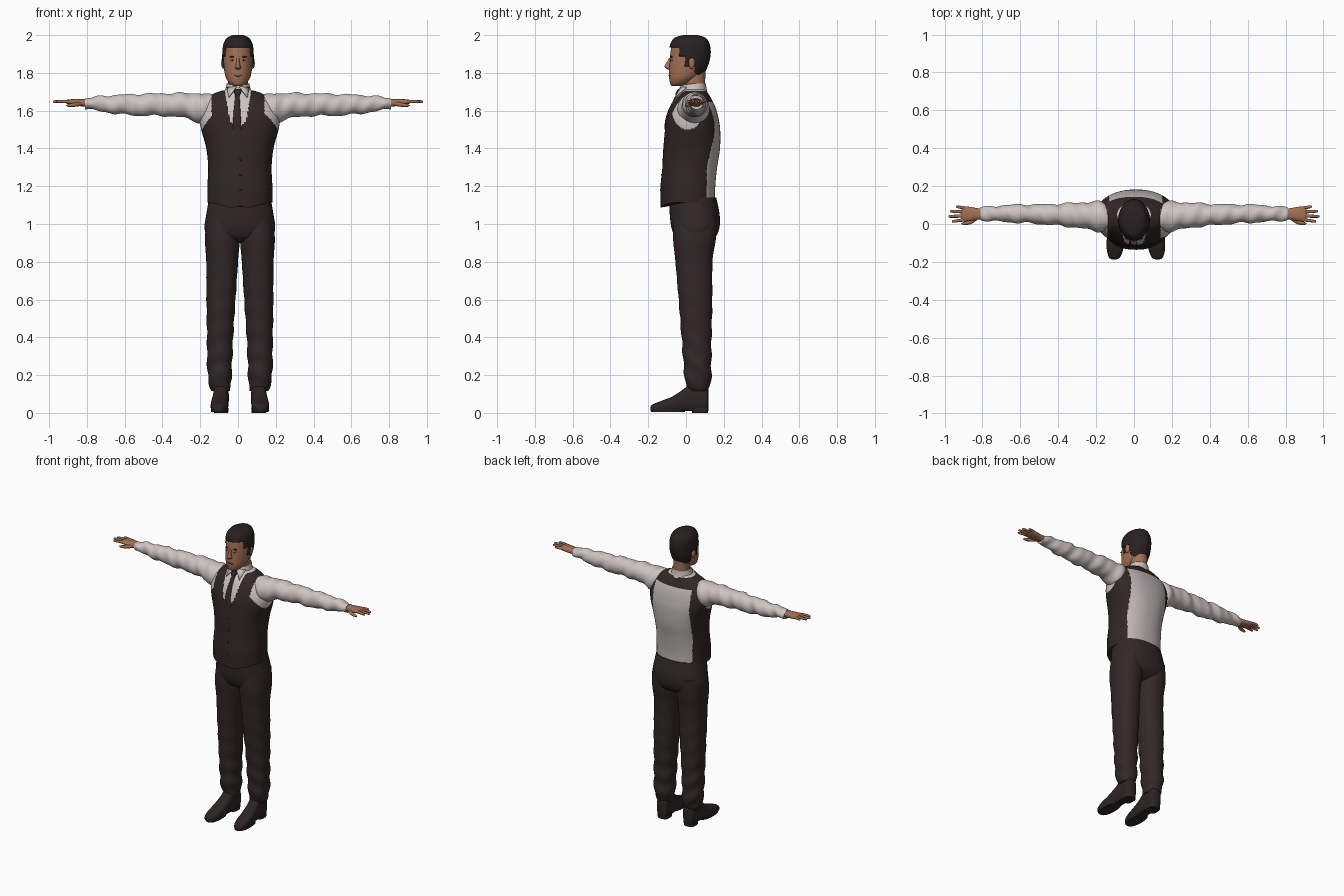
import bpy, bmesh, math
from mathutils import Vector, Matrix

old = bpy.data.objects.get("Cube")
if old:
    bpy.data.objects.remove(old)


def material(name, r, g, b):
    m = bpy.data.materials.new(name)
    m.use_nodes = True
    m.diffuse_color = (r, g, b, 1)
    node = m.node_tree.nodes["Principled BSDF"]
    node.inputs["Base Color"].default_value = (r, g, b, 1)
    node.inputs["Roughness"].default_value = 0.8
    return m


VEST = material("dark vest cloth", .030, .020, .019)
PANTS = material("dark trouser cloth", .032, .021, .021)
SHOE = material("shoe leather", .026, .018, .017)
SHIRT = material("white shirt cloth", .62, .55, .53)
BACK = material("grey vest lining", .50, .46, .45)
SKIN = material("skin", .36, .16, .09)
HAIR = material("dark hair", .022, .015, .015)
LIP = material("lip", .24, .08, .055)
EYE = material("eye white", .5, .42, .38)


def finish(name, bm, mats, rule=None):
    bmesh.ops.recalc_face_normals(bm, faces=bm.faces)
    if rule:
        for f in bm.faces:
            f.material_index = rule(*f.calc_center_median())
    me = bpy.data.meshes.new(name)
    bm.to_mesh(me)
    bm.free()
    ob = bpy.data.objects.new(name, me)
    bpy.context.collection.objects.link(ob)
    for m in mats:
        me.materials.append(m)
    return ob


def spline(points, steps):
    """Smooth curve through stations of any width."""
    pts = [Vector(p) for p in points]
    out = []
    for i in range(len(pts) - 1):
        p1, p2 = pts[i], pts[i + 1]
        m1 = (p2 - pts[max(i - 1, 0)]) / 2
        m2 = (pts[min(i + 2, len(pts) - 1)] - p1) / 2
        for k in range(steps):
            t = k / steps
            u = 1 - t
            out.append(p1 * (1 + 2 * t) * u * u + m1 * t * u * u
                       + p2 * t * t * (3 - 2 * t) - m2 * t * t * u)
    return out + [pts[-1]]


def loft(name, axis, stations, mats, rule=None, segs=32, steps=6, power=2,
         fold=None, side=1, shape=None, keep=None, caps=True):
    """Sweep superellipses (along, a, b, radius a, radius b) on an axis."""
    order = {"x": (0, 1, 2), "y": (1, 0, 2), "z": (2, 0, 1)}[axis]
    bm = bmesh.new()
    rings = []
    for t, a, b, ra, rb in spline(stations, steps):
        ring = []
        for i in range(segs):
            w = 2 * math.pi * i / segs
            c, s = math.cos(w), math.sin(w)
            d = fold(t, w) if fold else 0
            co = [0, 0, 0]
            co[order[0]] = t
            co[order[1]] = a + math.copysign(abs(c) ** (2 / power), c) * (ra + d)
            co[order[2]] = b + math.copysign(abs(s) ** (2 / power), s) * (rb + d)
            if shape:
                co = shape(*co)
            ring.append(bm.verts.new((co[0] * side, co[1], co[2])))
        rings.append(ring)
    for r, q in zip(rings, rings[1:]):
        for i in range(segs):
            j = (i + 1) % segs
            bm.faces.new((r[i], r[j], q[j], q[i]))
    if caps:
        bm.faces.new(rings[0])
        bm.faces.new(rings[-1])
    if keep:
        bad = [f for f in bm.faces if not keep(*f.calc_center_median())]
        bmesh.ops.delete(bm, geom=bad, context="FACES")
    return finish(name, bm, mats, rule)


def ball(name, centre, radii, mat):
    bm = bmesh.new()
    bmesh.ops.create_uvsphere(bm, u_segments=20, v_segments=12, radius=1,
                              matrix=Matrix.Translation(centre) @ Matrix.Diagonal((*radii, 1)))
    return finish(name, bm, [mat])


# Waistcoat and shirt front
def torso_colour(x, y, z):
    opening = min((z - 1.5) * .9, .035 + .17 * (z - 1.5))
    if z > 1.705 or (y < 0.03 and abs(x) < opening):
        return 1
    if abs(x) > .14 and ((y - .01) / .085) ** 2 + ((z - 1.61) / .11) ** 2 < 1:
        return 1
    if y > .11 and abs(x - .01) < .14 and z < 1.645:
        return 2
    return 0


def hem(x, y, z):
    if z < 1.2 and y < 0:
        z -= (1.2 - z) * .35 * max(0, 1 - abs(abs(x - .01) - .04) / .12)
    return x, y, z


loft("waistcoat", "z", [
    (1.115, .01, .01, .172, .145), (1.2, .01, .01, .172, .145),
    (1.3, .01, .02, .168, .145), (1.4, .01, .03, .178, .15),
    (1.5, .01, .035, .205, .146), (1.56, .008, .035, .213, .137),
    (1.61, .005, .037, .203, .122), (1.655, 0, .039, .175, .1),
    (1.69, 0, .042, .13, .076), (1.712, 0, .045, .065, .058)],
    [VEST, SHIRT, BACK], torso_colour, segs=160, steps=14, power=2.3, shape=hem)
for i in range(4):
    ball("vest_button", (.012, -.134 + .006 * i, 1.18 + .08 * i), (.006, .004, .006), SHOE)

# Collar, its points, and the tie
collar = loft("shirt_collar", "z", [
    (1.685, 0, .043, .078, .076), (1.71, 0, .042, .068, .068), (1.745, 0, .045, .06, .06)],
    [SHIRT], segs=48, caps=False,
    shape=lambda x, y, z: (x, y, z - .12 * max(0, .05 - y)))
collar.modifiers.new("thickness", "SOLIDIFY").thickness = .006
for side in (-1, 1):
    bm = bmesh.new()
    corners = [(.008, -.03, 1.728), (.06, .0, 1.725), (.05, -.058, 1.672)]
    bm.faces.new([bm.verts.new((x * side, y, z)) for x, y, z in corners])
    flap = finish("collar_point", bm, [SHIRT])
    flap.modifiers.new("thickness", "SOLIDIFY").thickness = .006
loft("tie", "z", [
    (1.5, -.004, -.109, .023, .006), (1.55, -.005, -.103, .021, .007),
    (1.6, -.005, -.088, .018, .007), (1.65, -.004, -.062, .014, .008),
    (1.68, -.003, -.046, .012, .01), (1.695, -.002, -.04, .018, .014),
    (1.715, 0, -.03, .02, .012)], [VEST], segs=16, power=3)

# Trousers
loft("trouser_seat", "z", [
    (.9, .01, .05, .11, .06), (.93, .01, .05, .17, .105), (.98, .01, .05, .187, .127),
    (1.05, .01, .046, .178, .132), (1.14, .01, .035, .163, .125)],
    [PANTS], segs=64, power=2.3)


def leg_fold(t, w):
    return .005 * max(0, .9 - t) * math.sin(55 * t + 2 * math.sin(w) + w)


for side, label in ((1, "left"), (-1, "right")):
    c = .01 * side
    loft(label + "_trouser_leg", "z", [
        (.115, .1 + c, .062, .048, .05), (.14, .103 + c, .064, .056, .064),
        (.2, .107 + c, .063, .063, .071), (.27, .107 + c, .06, .066, .074),
        (.4, .105 + c, .056, .069, .079), (.6, .1 + c, .05, .077, .089),
        (.8, .094 + c, .042, .084, .098), (.92, .093 + c, .045, .092, .113),
        (1.03, .09 + c, .05, .085, .115)],
        [PANTS], segs=48, steps=9, power=2.2, fold=leg_fold, side=side)
    # Shoes with flat soles and heels
    loft(label + "_shoe", "y", [
        (-.187, .114 + c, .022, .012, .012), (-.175, .113 + c, .024, .03, .022),
        (-.13, .11 + c, .032, .044, .032), (-.07, .107 + c, .044, .046, .044),
        (-.01, .103 + c, .064, .042, .064), (.03, .1 + c, .08, .041, .08),
        (.09, .1 + c, .08, .041, .08), (.112, .1 + c, .075, .034, .072),
        (.12, .1 + c, .07, .015, .05)],
        [SHOE], segs=32, power=2.6, side=side,
        shape=lambda x, y, z: (x, y, max(z, .01)))
    loft(label + "_shoe_sole", "z", [
        (.004, .11 + c, -.095, .042, .09), (.018, .11 + c, -.095, .044, .092)],
        [SHOE], steps=2, power=2.4, side=side)
    loft(label + "_shoe_heel", "z", [
        (0, .1 + c, .075, .038, .042), (.025, .1 + c, .075, .04, .044)],
        [SHOE], steps=2, power=3, side=side)


# Sleeves and hands
def sleeve_fold(t, w):
    return .0035 * math.sin(42 * t + 1.5 * math.sin(w)) + .0025 * math.sin(75 * t + 2 * w)


for side, label in ((1, "left"), (-1, "right")):
    loft(label + "_sleeve", "x", [
        (.13, .035, 1.62, .065, .06), (.19, .04, 1.612, .079, .08),
        (.25, .044, 1.623, .071, .07), (.32, .047, 1.63, .064, .063),
        (.42, .05, 1.632, .056, .059), (.53, .053, 1.631, .05, .057),
        (.63, .055, 1.633, .047, .05), (.72, .055, 1.636, .041, .042),
        (.79, .054, 1.638, .035, .029), (.81, .054, 1.639, .034, .027)],
        [SHIRT], segs=40, steps=10, fold=sleeve_fold, side=side)
    loft(label + "_palm", "x", [
        (.79, .054, 1.641, .026, .02), (.83, .053, 1.642, .031, .019),
        (.87, .053, 1.645, .038, .016), (.9, .053, 1.647, .037, .012),
        (.91, .053, 1.647, .03, .008)], [SKIN], segs=24, power=2.5, side=side)
    for y, tip, spread in ((.083, .94, .008), (.064, .972, .003), (.043, .98, -.003), (.024, .962, -.01)):
        loft(label + "_finger", "x", [
            (.88, y, 1.647, .009, .009), ((.88 + tip) / 2, y + spread / 2, 1.649, .0085, .0085),
            (tip - .008, y + spread, 1.648, .007, .007), (tip, y + spread, 1.647, .002, .002)],
            [SKIN], segs=12, steps=4, side=side)
    loft(label + "_thumb", "x", [
        (.825, .035, 1.638, .012, .012), (.86, .012, 1.632, .012, .011),
        (.895, .004, 1.628, .009, .008), (.91, .002, 1.627, .002, .002)],
        [SKIN], segs=12, steps=4, side=side)

# Head and neck
HEAD = [(1.73, 0, -.05, .02, .025), (1.743, 0, -.037, .042, .047),
        (1.77, 0, -.015, .062, .074), (1.80, 0, 0, .071, .09),
        (1.85, 0, .013, .077, .1), (1.9, 0, .02, .077, .103),
        (1.945, 0, .021, .071, .096), (1.975, 0, .022, .052, .074), (1.988, 0, .024, .02, .03)]
loft("head", "z", HEAD, [SKIN], segs=48, steps=5)
loft("neck", "z", [(1.67, 0, .05, .058, .058), (1.74, 0, .047, .052, .055),
                   (1.81, 0, .045, .052, .058)], [SKIN])
loft("nose", "z", [
    (1.817, 0, -.083, .01, .01), (1.828, 0, -.09, .016, .021), (1.84, 0, -.091, .012, .021),
    (1.86, 0, -.087, .008, .013), (1.88, 0, -.082, .009, .007)], [SKIN], segs=16)
ball("mouth", (0, -.084, 1.786), (.023, .008, .006), LIP)
for side in (-1, 1):
    ball("eye", (.03 * side, -.075, 1.867), (.012, .007, .005), EYE)
    ball("iris", (.03 * side, -.08, 1.867), (.004, .003, .004), HAIR)
    ball("eyebrow", (.031 * side, -.076, 1.885), (.016, .007, .0035), HAIR)
    ball("ear", (.078 * side, .03, 1.852), (.011, .017, .031), SKIN)


# Hair shell with a cut hairline
def hairline(x, y, z):
    if y > .05:
        return z > 1.8 - (y - .05) * .5
    for limit, height in ((-.035, 1.935), (-.005, 1.89), (.02, 1.835)):
        if y < limit:
            return z > height
    return z > 1.88


hair = loft("hair", "z",
            [(z + .012 * max(0, (z - 1.85) / .138), x, y, a + .006, b + .008) for z, x, y, a, b in HEAD],
            [HAIR], segs=72, steps=10, keep=hairline)
solid = hair.modifiers.new("thickness", "SOLIDIFY")
solid.thickness, solid.offset = .012, -1

# Smooth shading with sharp rims
bpy.ops.object.select_all(action="DESELECT")
for ob in bpy.context.collection.objects:
    if ob.type == "MESH":
        ob.select_set(True)
        bpy.context.view_layer.objects.active = ob
bpy.ops.object.shade_smooth_by_angle(angle=math.radians(50))
